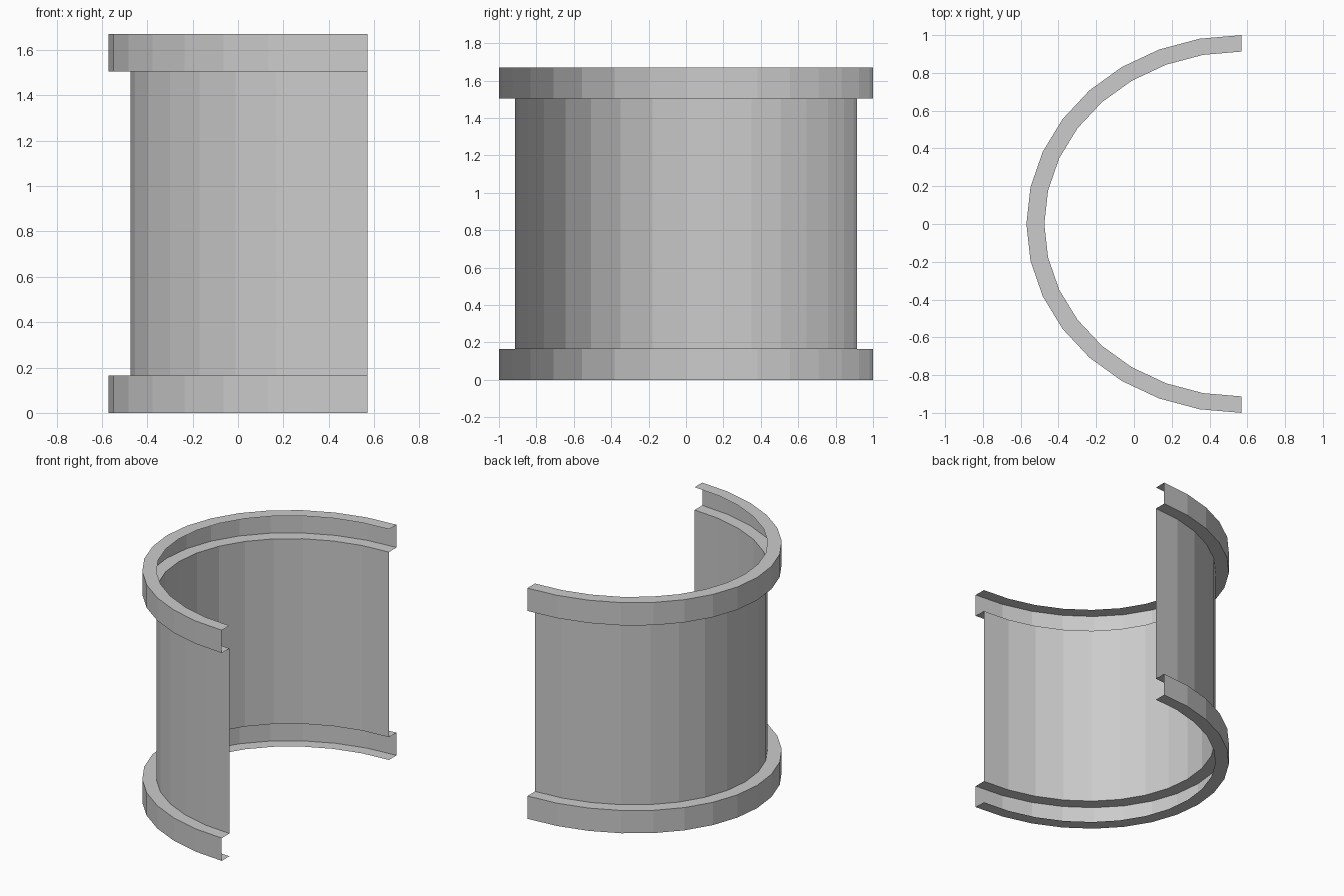
import bpy, bmesh
from math import sin, cos, pi

if "Cube" in bpy.data.objects:
    bpy.data.objects.remove(bpy.data.objects["Cube"])

SEGMENTS = 16            # facets around the half ellipse
CENTRE_X = 0.57
OUTER = (1.14, 1.0)      # x and y radii of the rims
INNER = (1.045, 0.913)   # x and y radii of the wall
HEIGHT, RIM = 1.67, 0.165


def half_sweep(name, profile):
    """Sweep an open (radii, z) profile, listed bottom to top, round the half ellipse."""
    bm = bmesh.new()
    rows = []
    for i in range(SEGMENTS + 1):
        a = pi / 2 + pi * i / SEGMENTS
        rows.append([bm.verts.new((CENTRE_X + r[0] * cos(a), r[1] * sin(a), z))
                     for r, z in profile])
    for p, q in zip(rows, rows[1:]):
        for k in range(len(profile) - 1):
            bm.faces.new((p[k], q[k], q[k + 1], p[k + 1]))
    mesh = bpy.data.meshes.new(name)
    bm.to_mesh(mesh)
    bm.free()
    obj = bpy.data.objects.new(name, mesh)
    bpy.context.collection.objects.link(obj)
    return obj


def rim(name, z):
    # C-shaped channel, open towards the inside
    half_sweep(name, [(INNER, z), (OUTER, z), (OUTER, z + RIM), (INNER, z + RIM)])


# Lower and upper rims
rim("lower_rim", 0)
rim("upper_rim", HEIGHT - RIM)

# Thin curved wall between the rims
half_sweep("curved_wall", [(INNER, RIM), (INNER, HEIGHT - RIM)])
